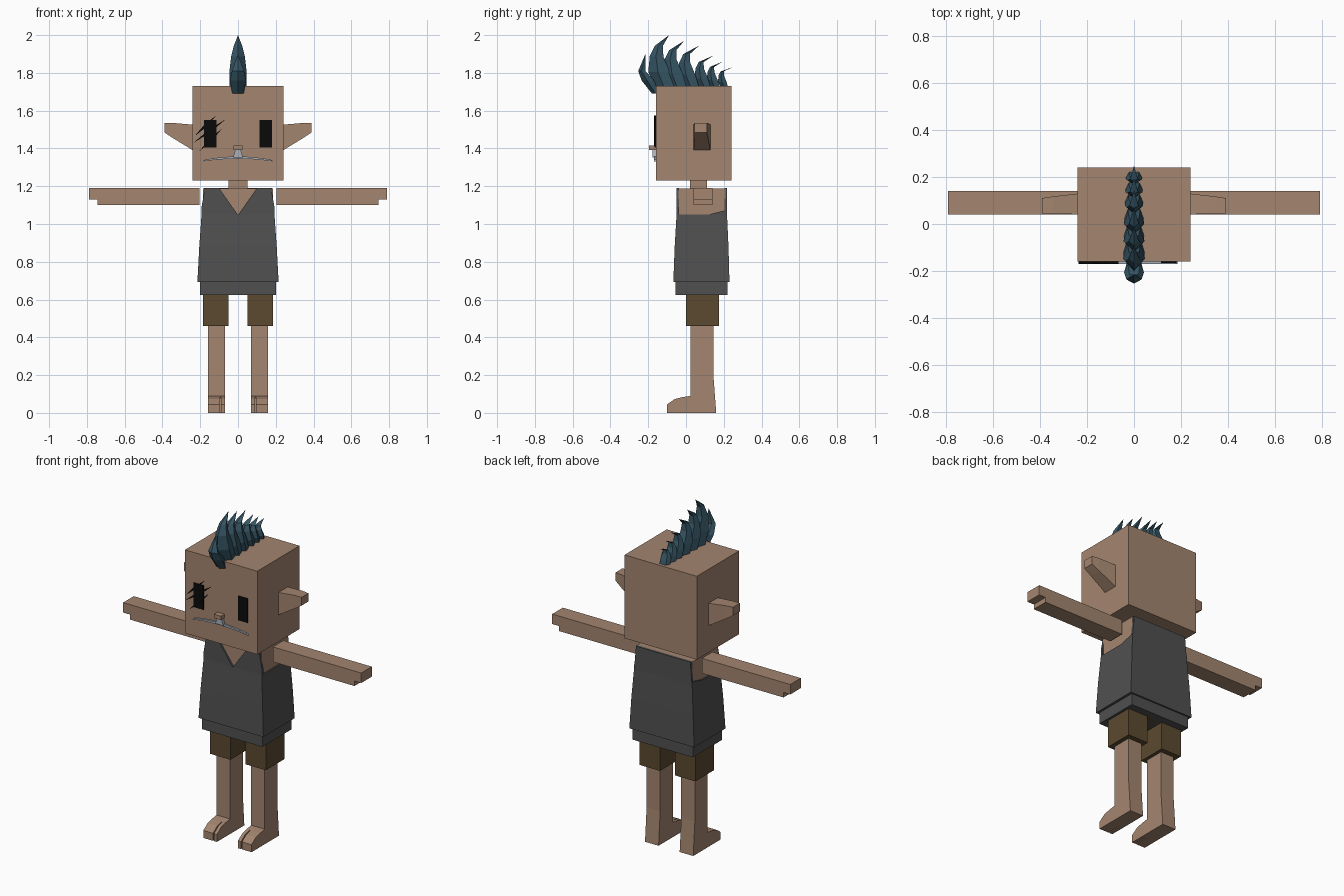
import bpy
import bmesh
from math import hypot
from mathutils import Vector

if "Cube" in bpy.data.objects:
    bpy.data.objects.remove(bpy.data.objects["Cube"])


def material(name, rgb):
    m = bpy.data.materials.new(name)
    m.use_nodes = True
    m.diffuse_color = (*rgb, 1)
    bsdf = m.node_tree.nodes["Principled BSDF"]
    bsdf.inputs["Base Color"].default_value = (*rgb, 1)
    bsdf.inputs["Roughness"].default_value = 0.9
    return m


SKIN = material("tan skin", (0.37, 0.235, 0.16))
SHIRT = material("charcoal cloth", (0.08, 0.08, 0.08))
SHORTS = material("olive brown cloth", (0.105, 0.068, 0.03))
HAIR = material("dark teal hair", (0.037, 0.094, 0.13))
BLACK = material("black", (0.003, 0.003, 0.003))
GREY = material("pale blue grey", (0.40, 0.44, 0.50))


def loft(name, rings, mat):
    """Closed solid skinned through rings with equal point counts."""
    bm = bmesh.new()
    loops = [[bm.verts.new(p) for p in ring] for ring in rings]
    n = len(loops[0])
    for a, b in zip(loops, loops[1:]):
        for i in range(n):
            j = (i + 1) % n
            bm.faces.new((a[i], a[j], b[j], b[i]))
    bm.faces.new(loops[0][::-1])
    bm.faces.new(loops[-1])
    bmesh.ops.remove_doubles(bm, verts=bm.verts, dist=0.00001)
    bmesh.ops.recalc_face_normals(bm, faces=bm.faces)
    mesh = bpy.data.meshes.new(name)
    bm.to_mesh(mesh)
    bm.free()
    mesh.materials.append(mat)
    ob = bpy.data.objects.new(name, mesh)
    bpy.context.collection.objects.link(ob)
    return ob


def rect(x0, x1, y0, y1, z):
    return [(x0, y0, z), (x1, y0, z), (x1, y1, z), (x0, y1, z)]


def box(name, x0, x1, y0, y1, z0, z1, mat):
    return loft(name, [rect(x0, x1, y0, y1, z0), rect(x0, x1, y0, y1, z1)], mat)


def plate(name, pts, y0, y1, mat):
    """Front-facing outline in x and z, extruded along y."""
    return loft(name, [[(x, y, z) for x, z in pts] for y in (y0, y1)], mat)


def side_prism(name, pts, x0, x1, mat):
    """Side outline in y and z, extruded along x."""
    return loft(name, [[(x, y, z) for y, z in pts] for x in (x0, x1)], mat)


def mirror(ob, name):
    """Copy across x = 0."""
    mesh = ob.data.copy()
    bm = bmesh.new()
    bm.from_mesh(mesh)
    for v in bm.verts:
        v.co.x = -v.co.x
    bmesh.ops.reverse_faces(bm, faces=bm.faces)
    bm.to_mesh(mesh)
    bm.free()
    bpy.context.collection.objects.link(bpy.data.objects.new(name, mesh))


def pair(build, part, *args):
    mirror(build("left_" + part, *args), "right_" + part)


# Head, neck and upper body
box("head", -0.24, 0.24, -0.16, 0.24, 1.23, 1.73, SKIN)
box("neck", -0.05, 0.05, 0.02, 0.11, 1.15, 1.25, SKIN)
box("torso", -0.185, 0.185, -0.04, 0.208, 0.95, 1.188, SKIN)

# Ears taper outward and upward
pair(loft, "ear", [
    [(x, y0, z0), (x, y1, z0), (x, y1, z1), (x, y0, z1)]
    for x, y0, y1, z0, z1 in ((0.23, 0.04, 0.13, 1.385, 1.525),
                              (0.345, 0.045, 0.117, 1.455, 1.535),
                              (0.39, 0.045, 0.11, 1.485, 1.535))], SKIN)

# Arms with a thinner hand step
pair(plate, "arm", [(0.203, 1.10), (0.745, 1.10), (0.745, 1.13), (0.79, 1.13),
                    (0.79, 1.19), (0.203, 1.19)], 0.04, 0.14, SKIN)

# Legs and feet with a split big toe
pair(side_prism, "leg", [(-0.02, 0), (0.16, 0), (0.145, 0.2), (0.145, 0.5),
                         (0.025, 0.5), (0.025, 0.09), (-0.02, 0.083)],
     0.07, 0.16, SKIN)
toe = [(-0.1, 0), (-0.02, 0), (-0.02, 0.083), (-0.06, 0.073), (-0.1, 0.045)]
pair(side_prism, "big_toe", toe, 0.07, 0.09, SKIN)
pair(side_prism, "small_toes", toe, 0.096, 0.16, SKIN)

# Shorts
pair(box, "shorts_leg", 0.05, 0.185, 0, 0.175, 0.46, 0.64, SHORTS)
box("shorts_seat", -0.185, 0.185, 0, 0.175, 0.625, 0.68, SHORTS)

# Sleeveless shirt
box("shirt_hem", -0.2, 0.2, -0.055, 0.22, 0.625, 0.70, SHIRT)
loft("shirt_body", [rect(-w, w, y0, y1, z) for w, y0, y1, z in (
    (0.215, -0.067, 0.23, 0.693), (0.205, -0.06, 0.225, 0.88),
    (0.193, -0.05, 0.217, 1.05))], SHIRT)
pair(plate, "shirt_strap", [(0, 1.048), (0.193, 1.048), (0.193, 1.09),
                            (0.175, 1.19), (0.10, 1.19)], -0.05, -0.036, SHIRT)
plate("shirt_back", [(-0.193, 1.045), (0.193, 1.045), (0.18, 1.19), (-0.18, 1.19)],
      0.203, 0.217, SHIRT)
pair(side_prism, "shirt_armhole", [(0.10, 1.045), (0.217, 1.045), (0.217, 1.075)],
     0.18, 0.193, SHIRT)

# Eyes
pair(plate, "eye", [(0.115, 1.405), (0.18, 1.405), (0.18, 1.55), (0.115, 1.55)],
     -0.166, -0.159, BLACK)

# Slashes across the right eye, thickest in the middle
for i, ends in enumerate((((-0.23, 1.465), (-0.115, 1.575)),
                          ((-0.235, 1.43), (-0.065, 1.555)),
                          ((-0.205, 1.385), (-0.085, 1.505)))):
    a, b = Vector(ends[0]), Vector(ends[1])
    d = (b - a) / hypot(*(b - a))
    side = Vector((-d.y, d.x)) * 0.008
    mid = (a + b) / 2
    plate(f"eye_slash_{i + 1}", [a, mid - side, b, mid + side], -0.169, -0.16, BLACK)

# Nose and drooping mouth
box("nose", -0.024, 0.024, -0.195, -0.159, 1.392, 1.415, SKIN)
plate("nose_base", [(-0.026, 1.352), (0.026, 1.352), (0.014, 1.395), (-0.014, 1.395)],
      -0.178, -0.159, GREY)
pair(plate, "mouth", [(0, 1.346), (0.1, 1.342), (0.185, 1.332), (0.175, 1.341),
                      (0.1, 1.352), (0, 1.36)], -0.17, -0.159, GREY)

# Mohawk: curved blades, each a row of (front y, back y, z, half width)


def blade(name, rows, tip):
    rings = []
    for f, b, z, w in rows:
        m = f + (b - f) * 0.45
        rings.append([(0, f, z), (w, m, z), (w * 0.6, b, z),
                      (-w * 0.6, b, z), (-w, m, z)])
    rings.append([(0, *tip)] * 5)
    loft(name, rings, HAIR)


blade("mohawk_front_lock", [(-0.18, -0.14, 1.69, 0.03), (-0.235, -0.17, 1.76, 0.042),
                            (-0.253, -0.215, 1.81, 0.032)], (-0.215, 1.9))
for i, (base, tip_y, tip_z) in enumerate(((-0.16, -0.09, 2.0), (-0.085, -0.01, 1.97),
                                          (-0.01, 0.07, 1.945), (0.07, 0.145, 1.892),
                                          (0.13, 0.195, 1.86), (0.185, 0.247, 1.83))):
    h = tip_z - 1.72
    k = h / 0.28
    rows = [(base + f * k, min(base + b * k, 0.238), 1.72 + t * h, w * (0.6 + 0.4 * k))
            for f, b, t, w in ((0, 0.10, 0, 0.044), (-0.04, 0.075, 0.3, 0.046),
                               (-0.032, 0.04, 0.6, 0.036), (-0.005, 0.038, 0.8, 0.022))]
    blade(f"mohawk_blade_{i + 1}", rows, (tip_y, tip_z))
